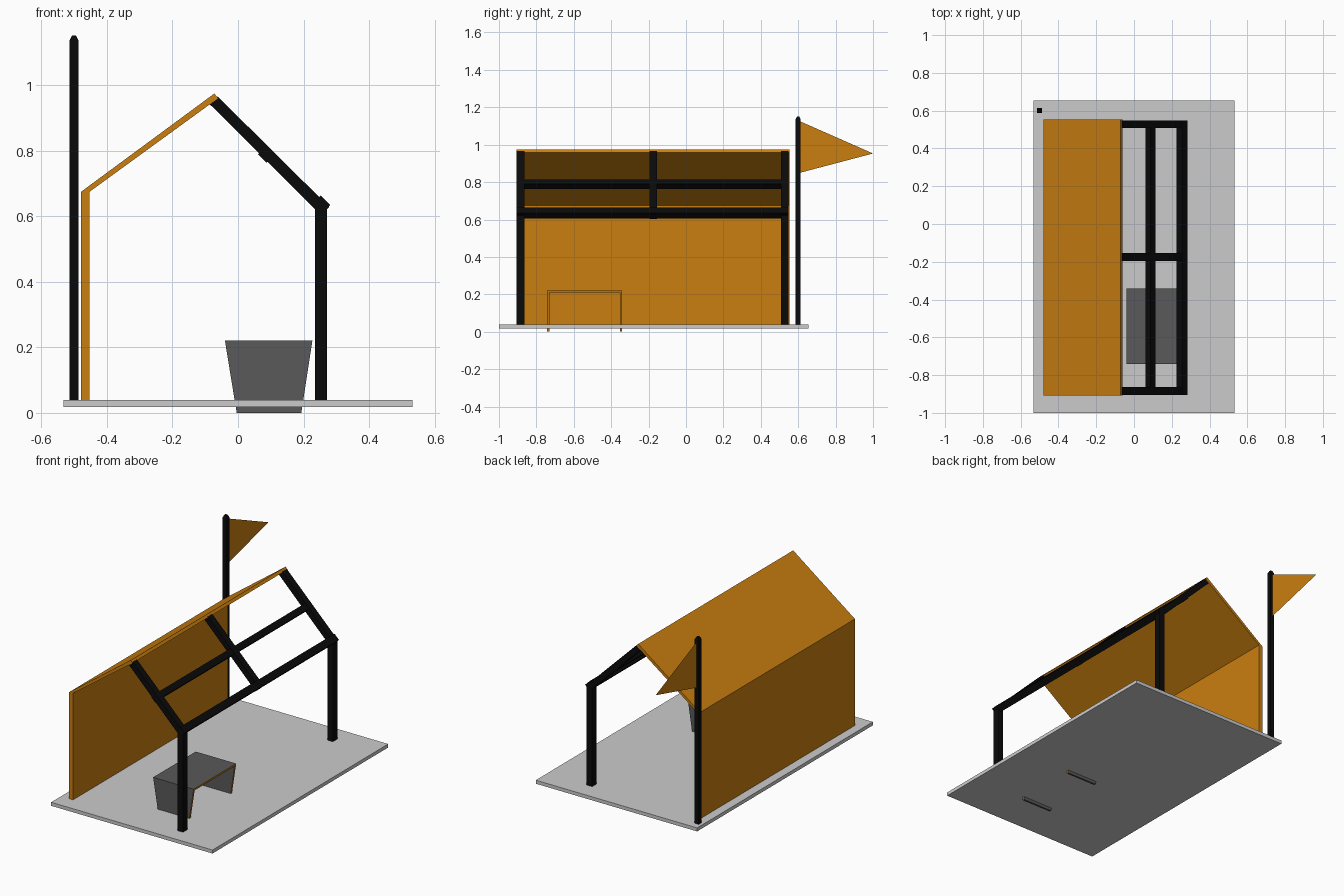
import bpy, bmesh, math
from mathutils import Matrix, Vector

if "Cube" in bpy.data.objects:
    bpy.data.objects.remove(bpy.data.objects["Cube"])


def material(name, rgb):
    m = bpy.data.materials.new(name)
    m.diffuse_color = (*rgb, 1)
    m.use_nodes = True
    m.node_tree.nodes["Principled BSDF"].inputs["Base Color"].default_value = m.diffuse_color
    return m


ORANGE = material("orange", (0.59, 0.21, 0.005))
BLACK = material("black", (0.003, 0.003, 0.003))
LIGHT = material("light grey", (0.6, 0.6, 0.6))
GREY = material("dark grey", (0.1, 0.1, 0.1))


def finish(name, bm, *mats):
    bmesh.ops.recalc_face_normals(bm, faces=bm.faces)
    me = bpy.data.meshes.new(name)
    bm.to_mesh(me)
    bm.free()
    ob = bpy.data.objects.new(name, me)
    for m in mats:
        me.materials.append(m)
    bpy.context.collection.objects.link(ob)
    return ob


def prism(bm, profile, y0, y1):
    """Extrude an x/z profile from y0 to y1."""
    face = bm.faces.new([bm.verts.new((x, y0, z)) for x, z in profile])
    new = bmesh.ops.extrude_face_region(bm, geom=[face])["geom"]
    bmesh.ops.translate(bm, vec=(0, y1 - y0, 0),
                        verts=[v for v in new if isinstance(v, bmesh.types.BMVert)])


def extruded(name, profile, y0, y1, mat):
    bm = bmesh.new()
    prism(bm, profile, y0, y1)
    return finish(name, bm, mat)


def rect(x0, x1, z0, z1):
    return [(x0, z0), (x1, z0), (x1, z1), (x0, z1)]


def diamond(x, z, r):
    return [(x + r, z), (x, z + r), (x - r, z), (x, z - r)]


Y0, Y1 = -0.907, 0.553

# Floor slab
extruded("floor_slab", rect(-0.532, 0.532, 0.018, 0.039), -1.0, 0.655, LIGHT)

# Solid side wall and roof half
extruded("side_wall", [(-0.479, 0.039), (-0.453, 0.039), (-0.453, 0.68), (-0.479, 0.674)],
         Y0, Y1, ORANGE)
extruded("roof_panel", [(-0.479, 0.674), (-0.453, 0.674), (-0.061, 0.959), (-0.072, 0.974)],
         Y0, Y1, ORANGE)

# Open frame: posts, rafters, eave beam and purlin
for label, y in (("front", -0.905), ("back", 0.507)):
    extruded(label + "_post", rect(0.235, 0.271, 0.039, 0.635), y, y + 0.041, BLACK)
rafter = [(-0.062, 0.965), (0.278, 0.628), (0.253, 0.603), (-0.088, 0.943)]
for label, y in (("front", -0.905), ("middle", -0.195), ("back", 0.507)):
    extruded(label + "_rafter", rafter, y, y + 0.041, BLACK)
extruded("eave_beam", diamond(0.253, 0.634, 0.029), -0.905, 0.548, BLACK)
extruded("purlin", diamond(0.087, 0.789, 0.026), -0.905, 0.548, BLACK)

# Flag pole with a tapered tip
bm = bmesh.new()
for z0, z1, r0, r1 in ((0.039, 1.136, 0.0135, 0.0135), (1.136, 1.151, 0.0135, 0.006)):
    bmesh.ops.create_cone(
        bm, cap_ends=True, segments=4, radius1=r0 * math.sqrt(2), radius2=r1 * math.sqrt(2),
        depth=z1 - z0,
        matrix=Matrix.Translation((-0.5, 0.6, (z0 + z1) / 2)) @ Matrix.Rotation(math.pi / 4, 4, 'Z'))
finish("flag_pole", bm, BLACK)

# Pennant flag
bm = bmesh.new()
bm.faces.new([bm.verts.new((-0.5, y, z)) for y, z in ((0.61, 0.85), (1.0, 0.953), (0.61, 1.125))])
finish("flag", bm, ORANGE)

# Bench: seat and two tapered end panels, with orange rims on the open sides
bm = bmesh.new()
panel = [(-0.004, 0.0), (0.193, 0.0), (0.227, 0.221), (-0.04, 0.221)]
T = 0.012
B0, B1 = -0.742, -0.341
prism(bm, panel, B0, B0 + T)
prism(bm, panel, B1 - T, B1)
prism(bm, [(-0.038, 0.209), (0.225, 0.209), (0.227, 0.221), (-0.04, 0.221)], B0 + T, B1 - T)
bm.normal_update()
bmesh.ops.recalc_face_normals(bm, faces=bm.faces)
for f in bm.faces:
    f.material_index = 1 if abs(f.normal.x) > 0.9 else 0
finish("bench", bm, GREY, ORANGE)
